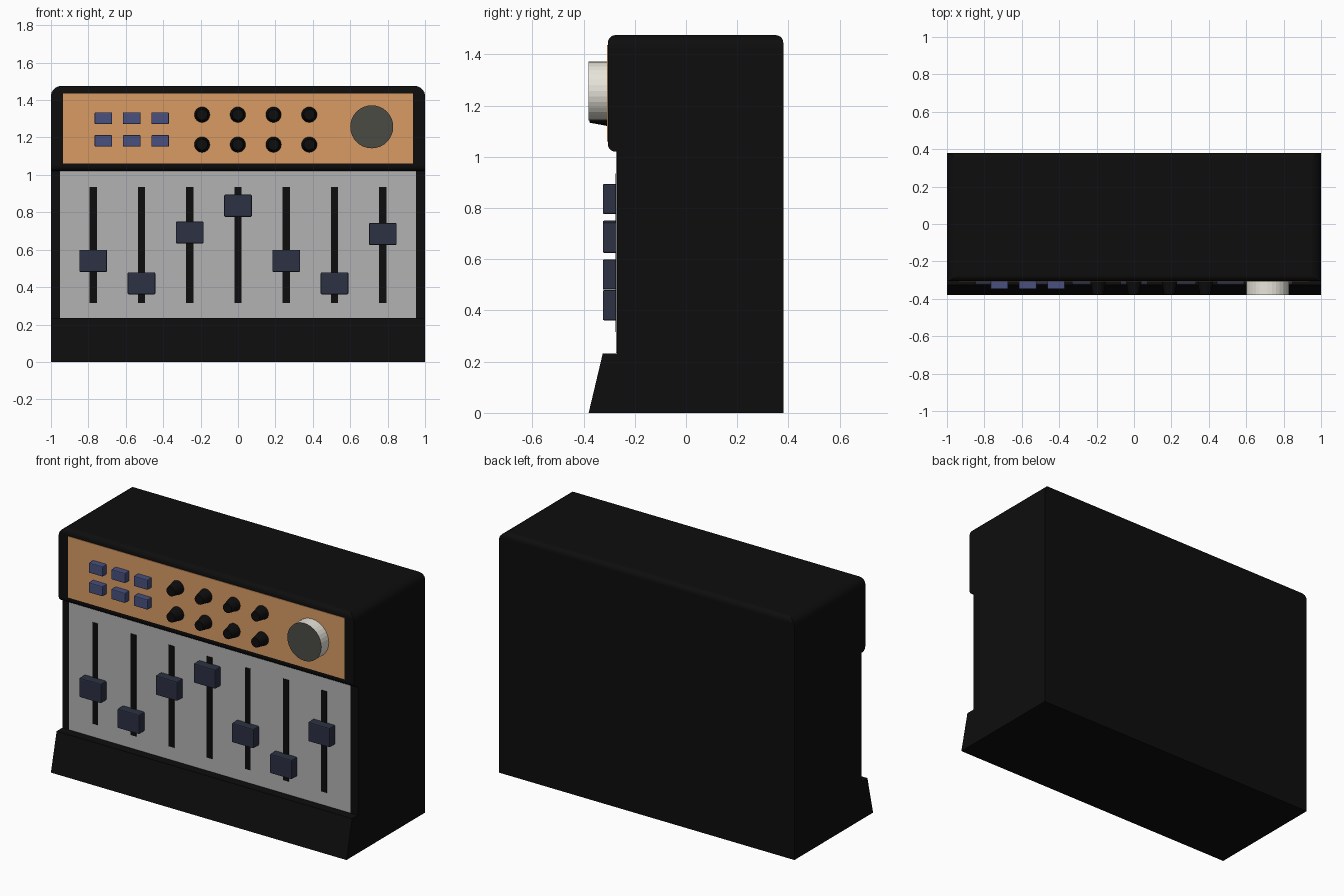
import bpy, bmesh
from math import sin, cos, pi
from mathutils import Vector

if "Cube" in bpy.data.objects:
    bpy.data.objects.remove(bpy.data.objects["Cube"])


def material(name, rgb):
    m = bpy.data.materials.new(name)
    m.diffuse_color = (*rgb, 1)
    m.use_nodes = True
    m.node_tree.nodes["Principled BSDF"].inputs["Base Color"].default_value = m.diffuse_color
    return m


BLACK = material("black_shell", (0.004, 0.004, 0.004))
ORANGE = material("orange_panel", (0.70, 0.33, 0.13))
GREY = material("grey_panel", (0.45, 0.45, 0.45))
NAVY = material("navy_fader", (0.025, 0.031, 0.056))
BLUE = material("blue_button", (0.065, 0.08, 0.21))
IVORY = material("ivory_dial", (0.80, 0.78, 0.70))
CAP = material("dial_cap", (0.07, 0.07, 0.06))


def finish(bm, name, *mats):
    bmesh.ops.recalc_face_normals(bm, faces=bm.faces[:])
    me = bpy.data.meshes.new(name)
    bm.to_mesh(me)
    bm.free()
    ob = bpy.data.objects.new(name, me)
    bpy.context.collection.objects.link(ob)
    for m in mats:
        me.materials.append(m)
    return ob


def box(name, x, z, w, h, y_front, y_back, mat, bevel=0):
    """Box centred on x, z and spanning y_front to y_back."""
    bm = bmesh.new()
    bmesh.ops.create_cube(bm, size=1)
    bmesh.ops.scale(bm, vec=(w, y_back - y_front, h), verts=bm.verts)
    bmesh.ops.translate(bm, vec=(x, (y_front + y_back) / 2, z), verts=bm.verts)
    if bevel:
        edges = [e for e in bm.edges if min(v.co.y for v in e.verts) < y_front + 1e-5]
        bmesh.ops.bevel(bm, geom=edges, offset=bevel, segments=2, profile=0.5, affect='EDGES')
    return finish(bm, name, mat)


def knob(name, x, z, r_base, r_tip, y_front, y_back, sides, mats):
    """Round knob facing -y; its front cap takes the last material."""
    bm = bmesh.new()
    rings = [[bm.verts.new((x + r * cos(2 * pi * i / sides), y, z + r * sin(2 * pi * i / sides)))
              for i in range(sides)] for r, y in ((r_base, y_back), (r_tip, y_front))]
    bm.faces.new(rings[0])
    for i in range(sides):
        j = (i + 1) % sides
        bm.faces.new((rings[0][i], rings[0][j], rings[1][j], rings[1][i]))
    bm.faces.new(rings[1]).material_index = len(mats) - 1
    return finish(bm, name, *mats)


def corner(cy, cz, r, start, n=5):
    """Quarter arc of a profile, running anticlockwise from start degrees."""
    return [(cy + r * cos((start + 90 * i / n) * pi / 180),
             cz + r * sin((start + 90 * i / n) * pi / 180)) for i in range(n + 1)]


# Shell: side profile extruded across the width
profile = [(-0.38, 0), (0.38, 0)]
profile += corner(0.35, 1.445, 0.03, 0) + corner(-0.275, 1.445, 0.03, 90)
profile += corner(-0.275, 1.05, 0.03, 180)
profile += [(-0.27, 1.02), (-0.27, 0.232), (-0.325, 0.232)]
bm = bmesh.new()
side = bm.faces.new([bm.verts.new((-1, y, z)) for y, z in profile])
ext = bmesh.ops.extrude_face_region(bm, geom=[side])
new_verts = [g for g in ext["geom"] if isinstance(g, bmesh.types.BMVert)]
if side.is_valid and not any(f is not side and abs(f.calc_center_median().x + 1) < 1e-5 for f in bm.faces):
    pass
bmesh.ops.translate(bm, vec=(2, 0, 0), verts=new_verts)
bmesh.ops.recalc_face_normals(bm, faces=bm.faces[:])

# Round the upper left and right edges with tangent cuts
R = 0.055
for s in (-1, 1):
    for deg in (15, 30, 45, 60, 75):
        n = Vector((s * cos(deg * pi / 180), 0, sin(deg * pi / 180)))
        cut = bmesh.ops.bisect_plane(bm, geom=bm.verts[:] + bm.edges[:] + bm.faces[:],
                                     plane_co=Vector((s * (1 - R), 0, 1.475 - R)) + n * R,
                                     plane_no=n, clear_outer=True)
        edges = [g for g in cut["geom_cut"] if isinstance(g, bmesh.types.BMEdge)]
        bmesh.ops.edgeloop_fill(bm, edges=edges)
finish(bm, "shell", BLACK)

# Front panels
box("upper_panel", 0, 1.248, 1.87, 0.375, -0.308, -0.295, ORANGE)
box("fader_panel", 0, 0.627, 1.904, 0.786, -0.273, -0.26, GREY)

# Fader slots and caps
heights = (0.54, 0.42, 0.692, 0.835, 0.54, 0.42, 0.684)
for i, z in enumerate(heights):
    x = (i - 3) * 0.258
    box(f"fader_slot_{i + 1}", x, 0.625, 0.038, 0.62, -0.276, -0.265, BLACK)
    box(f"fader_cap_{i + 1}", x, z, 0.148, 0.118, -0.325, -0.265, NAVY, 0.006)

# Push buttons and small knobs in two rows
for row, (zb, zk) in enumerate(((1.303, 1.322), (1.182, 1.162))):
    for i in range(3):
        box(f"button_{row + 1}_{i + 1}", -0.72 + 0.152 * i, zb, 0.094, 0.062,
            -0.348, -0.30, BLUE, 0.005)
    for i in range(4):
        knob(f"small_knob_{row + 1}_{i + 1}", -0.192 + 0.191 * i, zk, 0.043, 0.029,
             -0.376, -0.30, 24, [BLACK])

# Large dial
knob("large_dial", 0.715, 1.257, 0.115, 0.115, -0.38, -0.30, 32, [IVORY, CAP])
